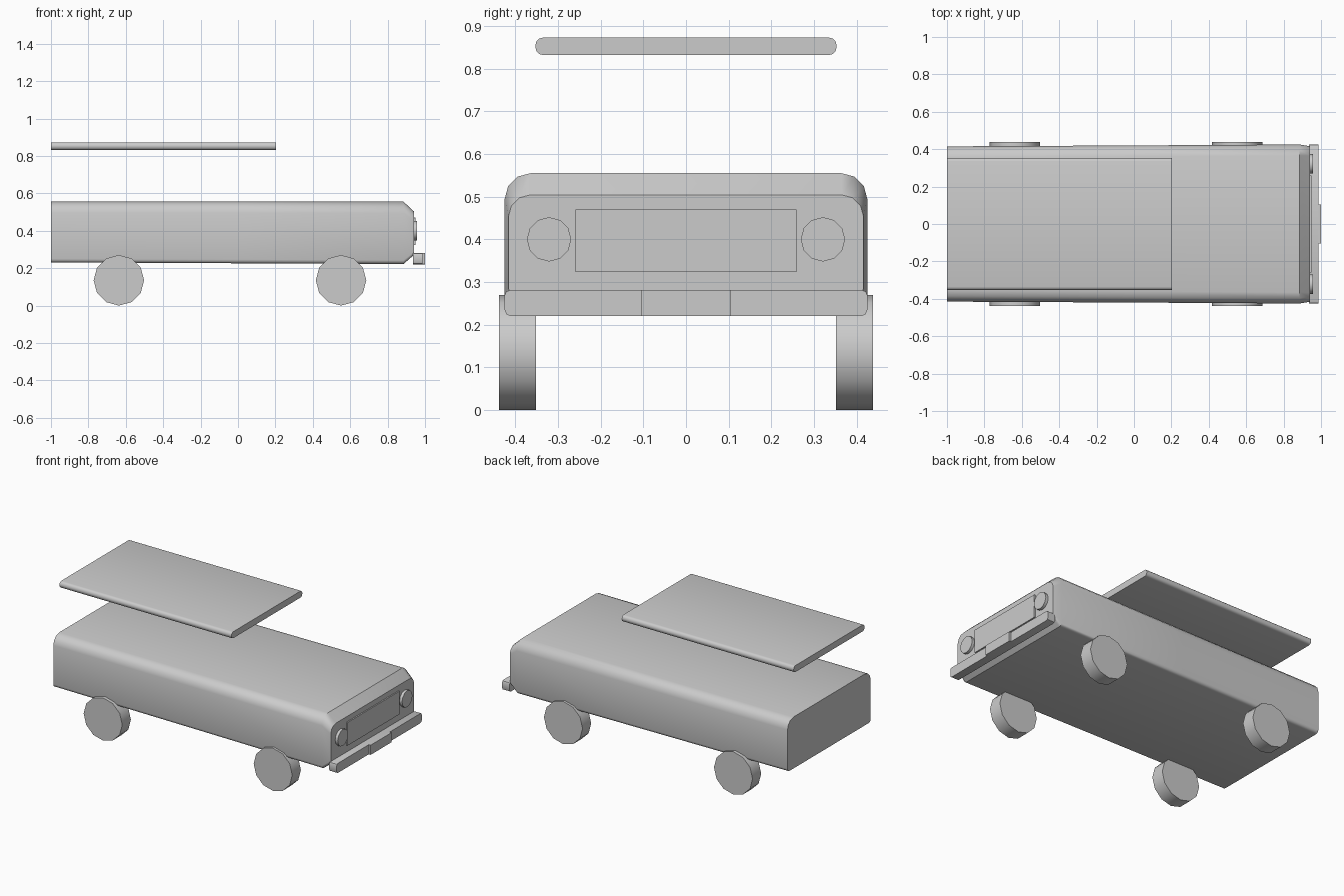
import bpy, bmesh
from math import cos, sin, pi, radians

if "Cube" in bpy.data.objects:
    bpy.data.objects.remove(bpy.data.objects["Cube"])


def section(half, z0, z1, r_top, r_bot, seg=3, cy=0.0):
    """Rounded rectangle in the YZ plane, counter-clockwise seen from +x."""
    pts = []
    corners = [(half, z0, r_bot, -pi / 2), (half, z1, r_top, 0),
               (-half, z1, r_top, pi / 2), (-half, z0, r_bot, pi)]
    for y, z, r, start in corners:
        oy = y - r if y > 0 else y + r
        oz = z + r if z == z0 else z - r
        for i in range(seg + 1):
            a = start + i * pi / 2 / seg
            pts.append((cy + oy + r * cos(a), oz + r * sin(a)))
    return pts


def loft(name, sections, smooth=35):
    """Skin a list of (x, outline) sections and cap both ends."""
    bm = bmesh.new()
    rings = [[bm.verts.new((x, y, z)) for y, z in pts] for x, pts in sections]
    n = len(rings[0])
    for a, b in zip(rings, rings[1:]):
        for i in range(n):
            j = (i + 1) % n
            bm.faces.new((a[i], a[j], b[j], b[i]))
    bm.faces.new(rings[0][::-1])
    bm.faces.new(rings[-1])
    bmesh.ops.recalc_face_normals(bm, faces=bm.faces[:])
    me = bpy.data.meshes.new(name)
    bm.to_mesh(me)
    bm.free()
    ob = bpy.data.objects.new(name, me)
    bpy.context.collection.objects.link(ob)
    bpy.ops.object.select_all(action='DESELECT')
    ob.select_set(True)
    bpy.context.view_layer.objects.active = ob
    bpy.ops.object.shade_smooth_by_angle(angle=radians(smooth))
    return ob


def disc(name, radius, depth, loc, rot):
    """Twelve-sided cylinder."""
    bpy.ops.mesh.primitive_cylinder_add(vertices=12, radius=radius, depth=depth,
                                        location=loc, rotation=rot)
    ob = bpy.context.object
    ob.name = name
    bpy.ops.object.shade_smooth_by_angle(angle=radians(35))


# Lower body with a chamfered nose
loft("body", [
    (-1.0, section(0.415, 0.23, 0.555, 0.06, 0.02)),
    (0.0, section(0.42, 0.226, 0.555, 0.06, 0.02)),
    (0.885, section(0.425, 0.222, 0.555, 0.06, 0.02)),
    (0.94, section(0.416, 0.27, 0.504, 0.05, 0.015)),
])

# Floating roof panel
loft("roof", [(x, section(0.353, 0.832, 0.873, 0.018, 0.018)) for x in (-1.0, 0.202)])

# Grille and bumper
loft("grille", [(x, section(0.26, 0.324, 0.47, 0.001, 0.001, 1)) for x in (0.93, 0.948)])
loft("bumper", [(x, section(0.425, 0.22, 0.281, 0.012, 0.014, 2)) for x in (0.935, 0.987)])
loft("bumper_centre", [(x, section(0.104, 0.22, 0.281, 0.001, 0.001, 1)) for x in (0.94, 1.0)])

# Headlights and wheels on both sides
for side, s in (("left", 1), ("right", -1)):
    disc(f"headlight_{side}", 0.052, 0.03, (0.943, s * 0.321, 0.4), (0, pi / 2, 0))
    for end, x in (("rear", -0.637), ("front", 0.551)):
        disc(f"{end}_wheel_{side}", 0.135, 0.086, (x, s * 0.395, 0.135), (pi / 2, 0, 0))
